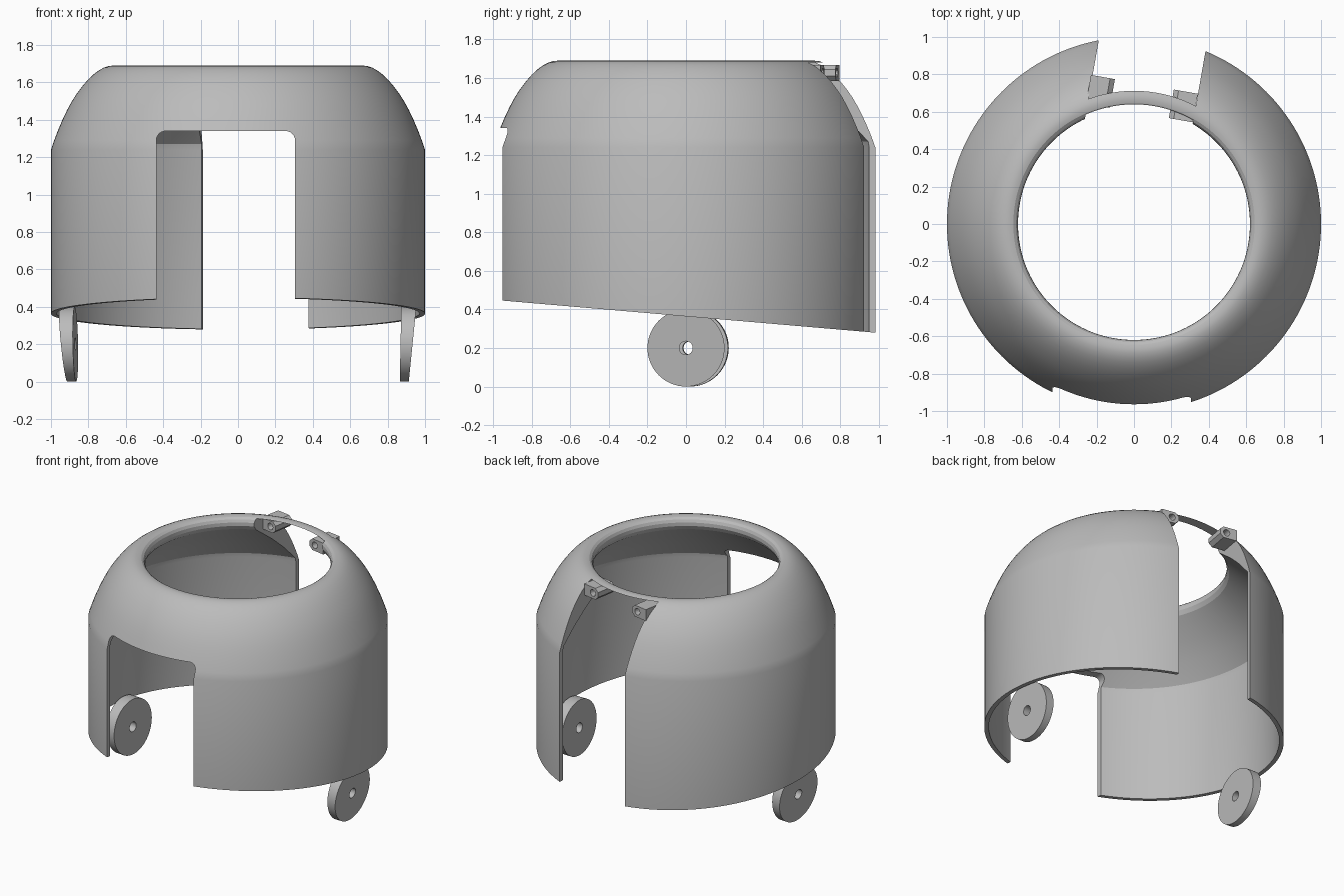
import bpy, bmesh, math
from mathutils import Matrix, Vector

if "Cube" in bpy.data.objects:
    bpy.data.objects.remove(bpy.data.objects["Cube"])

grey = bpy.data.materials.new("light_grey")
grey.diffuse_color = (0.5, 0.5, 0.5, 1)
grey.use_nodes = True
grey.node_tree.nodes["Principled BSDF"].inputs["Base Color"].default_value = grey.diffuse_color


def make(name, bm):
    bmesh.ops.recalc_face_normals(bm, faces=bm.faces)
    me = bpy.data.meshes.new(name)
    bm.to_mesh(me)
    bm.free()
    me.materials.append(grey)
    ob = bpy.data.objects.new(name, me)
    bpy.context.collection.objects.link(ob)
    return ob


def revolve(name, profile, n):
    """Spin a closed (radius, z) profile round the z axis."""
    bm = bmesh.new()
    rings = []
    for i in range(n):
        a = 2 * math.pi * i / n
        rings.append([bm.verts.new((r * math.cos(a), r * math.sin(a), z)) for r, z in profile])
    m = len(profile)
    for i in range(n):
        p, q = rings[i], rings[(i + 1) % n]
        for j in range(m):
            k = (j + 1) % m
            bm.faces.new((p[j], q[j], q[k], p[k]))
    return make(name, bm)


def prism(name, pts, y0, y1):
    """Extrude an x-z outline along y."""
    bm = bmesh.new()
    f = bm.faces.new([bm.verts.new((x, y0, z)) for x, z in pts])
    ext = bmesh.ops.extrude_face_region(bm, geom=[f])["geom"]
    bmesh.ops.translate(bm, vec=(0, y1 - y0, 0),
                        verts=[g for g in ext if isinstance(g, bmesh.types.BMVert)])
    return make(name, bm)


def rect(x0, x1, z0, z1):
    return [(x0, z0), (x1, z0), (x1, z1), (x0, z1)]


def select(ob):
    bpy.ops.object.select_all(action='DESELECT')
    ob.select_set(True)
    bpy.context.view_layer.objects.active = ob


def cut(ob, cutter):
    cutter.hide_render = True
    bpy.context.view_layer.update()
    select(ob)
    mod = ob.modifiers.new("cut", 'BOOLEAN')
    mod.operation = 'DIFFERENCE'
    mod.solver = 'EXACT'
    mod.object = cutter
    bpy.ops.object.modifier_apply(modifier=mod.name)
    bpy.data.objects.remove(cutter, do_unlink=True)


def smooth(ob, deg=20):
    select(ob)
    bpy.ops.object.shade_smooth_by_angle(angle=math.radians(deg))


# Domed shell: outer wall, rounded lip, then thick inner shoulder
profile = [(1, 0.2), (1, 1.24), (0.983, 1.29), (0.964, 1.34), (0.94, 1.397), (0.915, 1.45),
           (0.888, 1.5), (0.86, 1.543), (0.83, 1.583), (0.80, 1.617), (0.77, 1.645),
           (0.74, 1.667), (0.715, 1.68), (0.69, 1.688), (0.665, 1.69), (0.645, 1.685),
           (0.63, 1.674), (0.621, 1.655), (0.62, 1.63), (0.635, 1.6), (0.68, 1.56),
           (0.77, 1.48), (0.87, 1.38), (0.965, 1.27), (0.97, 1.24), (0.97, 0.2)]
shell = revolve("domed_shell", profile, 160)

# Sloping lower edge
base = prism("base_cutter", rect(-1.5, 1.5, -1, 0), -1.6, 1.6)
base.location = (0, 0, 0.364)
base.rotation_euler = (-math.atan(0.086), 0, 0)
cut(shell, base)

# Front opening with rounded top corners
x0, x1, top, r = -0.437, 0.305, 1.34, 0.05
outline = [(x0, 0), (x1, 0)]
for cx, start in ((x1 - r, 0), (x0 + r, 90)):
    for i in range(7):
        a = math.radians(start + 15 * i)
        outline.append((cx + r * math.cos(a), top - r + r * math.sin(a)))
cut(shell, prism("front_cutter", outline, -1.3, -0.5))

# Back opening, turned ten degrees, leaving only a thin bridge at the rim
TURN = -math.radians(10)
back = prism("back_cutter", rect(-0.356, 0.216, 0, 1.681), 0.4, 1.3)
back.rotation_euler = (0, 0, TURN)
cut(shell, back)
smooth(shell)

# Two drilled hinge blocks at the top corners of the back opening
for name, c in (("left_hinge_block", -0.3), ("right_hinge_block", 0.15)):
    w = 0.065
    block = prism(name, [(c - w, 1.585), (c + w * 0.6, 1.585), (c + w, 1.61), (c + w, 1.645),
                         (c + w * 0.6, 1.668), (c - w, 1.668)], 0.59, 0.745)
    if c > 0:
        block.data.transform(Matrix.Translation((2 * c, 0, 0)) @ Matrix.Scale(-1, 4, (1, 0, 0)))
        block.data.flip_normals()
    ring = [(c + 0.024 * math.cos(math.pi * i / 8) + (0.015 if c < 0 else -0.015),
             1.627 + 0.024 * math.sin(math.pi * i / 8)) for i in range(16)]
    cut(block, prism("hole_cutter", ring, 0.4, 1))
    block.rotation_euler = (0, 0, TURN)
    smooth(block)

# Side discs with a centre hole, slightly thicker toward the top
for name, s, turn, y in (("left_disc", -1, 4, 0.02), ("right_disc", 1, 0, 0)):
    disc = revolve(name, [(0.035, -1), (0.2, -1), (0.2, 1), (0.035, 1)], 64)
    for v in disc.data.vertices:
        px, py, side = v.co
        z = 0.2 + py
        x = 0.933 - 0.02 + 0.1 * z if side > 0 else 0.865 + 0.02 * z
        v.co = Vector((s * (x - 0.9), px, z))
    if s > 0:
        disc.data.flip_normals()
    bm = bmesh.new()
    bm.from_mesh(disc.data)
    bmesh.ops.recalc_face_normals(bm, faces=bm.faces)
    bm.to_mesh(disc.data)
    bm.free()
    disc.location = (s * 0.9, y, 0)
    disc.rotation_euler = (0, 0, -math.radians(turn))
    smooth(disc, 30)
